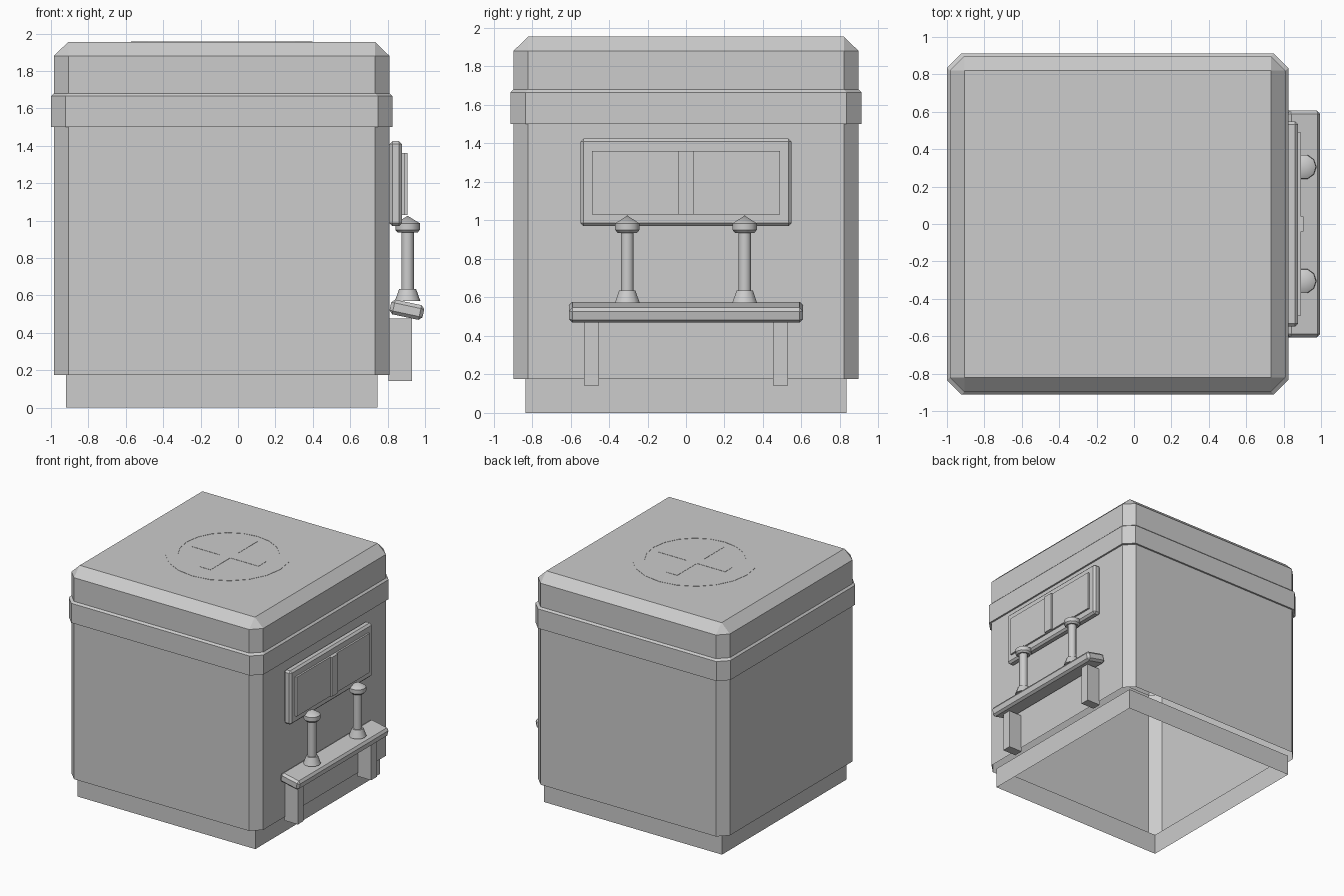
import bpy, bmesh, math
from mathutils import Matrix

if "Cube" in bpy.data.objects:
    bpy.data.objects.remove(bpy.data.objects["Cube"])

CX = -0.0875      # centre of the main block in x
TOP = 1.955

grey = bpy.data.materials.new("plain_grey")
grey.diffuse_color = (0.604, 0.604, 0.604, 1)
grey.use_nodes = True
grey.node_tree.nodes["Principled BSDF"].inputs["Base Color"].default_value = grey.diffuse_color


def finish(name, bm, smooth=False):
    bmesh.ops.recalc_face_normals(bm, faces=bm.faces)
    me = bpy.data.meshes.new(name)
    bm.to_mesh(me)
    bm.free()
    ob = bpy.data.objects.new(name, me)
    bpy.context.collection.objects.link(ob)
    me.materials.append(grey)
    if smooth:
        bpy.ops.object.select_all(action='DESELECT')
        ob.select_set(True)
        bpy.context.view_layer.objects.active = ob
        bpy.ops.object.shade_smooth_by_angle(angle=math.radians(40))
    return ob


def box(name, x, y, z, bevel=0.0, tilt=0.0):
    """Box from (min, max) ranges, optionally bevelled and tilted about y."""
    bm = bmesh.new()
    size = [r[1] - r[0] for r in (x, y, z)]
    mid = [(r[0] + r[1]) / 2 for r in (x, y, z)]
    bmesh.ops.create_cube(bm, size=1, matrix=Matrix.Diagonal((*size, 1)))
    if bevel:
        bmesh.ops.bevel(bm, geom=bm.edges[:], offset=bevel, segments=1, affect='EDGES')
    bm.transform(Matrix.Translation(mid) @ Matrix.Rotation(tilt, 4, 'Y'))
    return finish(name, bm)


def loft(bm, rings, cap_top):
    """Join rings of equal point count with side faces."""
    rows = [[bm.verts.new(p) for p in ring] for ring in rings]
    for a, b in zip(rows, rows[1:]):
        n = len(a)
        for i in range(n):
            bm.faces.new((a[i], a[(i + 1) % n], b[(i + 1) % n], b[i]))
    if cap_top:
        bm.faces.new(rows[-1])


def chamfered(half, flat, z):
    """Square outline with cut corners."""
    pts = []
    for sx, sy in ((1, 1), (-1, 1), (-1, -1), (1, -1)):
        corner = [(sx * half, sy * flat), (sx * flat, sy * half)]
        pts += corner if sx * sy > 0 else corner[::-1]
    return [(CX + px, py, z) for px, py in pts]


# Main block: walls, raised band and bevelled lid, open underneath
bm = bmesh.new()
R, F = 0.8975, 0.82
loft(bm, [chamfered(R, F, 0.175), chamfered(R, F, 1.5),
          chamfered(0.9125, 0.835, 1.5), chamfered(0.9125, 0.835, 1.665),
          chamfered(R, F, 1.68), chamfered(R, F, 1.88),
          chamfered(F, F, TOP)], True)
bmesh.ops.remove_doubles(bm, verts=bm.verts, dist=0.0005)
finish("block", bm)

# Plinth: open ring of four walls
bm = bmesh.new()
H = 0.833
loft(bm, [[(CX + sx * H, sy * H, z) for sx, sy in ((1, 1), (-1, 1), (-1, -1), (1, -1))]
          for z in (0, 0.175)], False)
finish("plinth", bm)

# Emblem on the lid: thin ring and cross
E = TOP + 0.002
bm = bmesh.new()
ring = lambda r, z: [(CX + r * math.cos(i * math.tau / 20),
                      r * math.sin(i * math.tau / 20), z) for i in range(20)]
loft(bm, [ring(0.485, TOP), ring(0.485, E), ring(0.39, E), ring(0.39, TOP)], False)
finish("lid_ring", bm)

bm = bmesh.new()
a, b = 0.05, 0.314
quarter = [(a, a), (a, b), (-a, b)]
cross = []
for k in range(4):
    c, s = round(math.cos(k * math.pi / 2)), round(math.sin(k * math.pi / 2))
    cross += [(CX + px * c - py * s, px * s + py * c) for px, py in quarter]
loft(bm, [[(*p, z) for p in cross] for z in (TOP, E)], True)
finish("lid_cross", bm)

# Wall panel with raised screen and centre bar
box("panel", (0.81, 0.877), (-0.548, 0.548), (0.97, 1.425), bevel=0.016)
box("screen", (0.87, 0.892), (-0.488, 0.488), (1.03, 1.362))
box("centre_bar", (0.885, 0.907), (-0.04, 0.04), (1.03, 1.362))

# Tilted shelf
box("shelf", (0.813, 0.993), (-0.607, 0.607), (0.483, 0.563), bevel=0.018,
    tilt=math.radians(12))

# Shelf legs and control posts, one pair on each side
profile = [(0, 0.57), (0.068, 0.57), (0.045, 0.635), (0.034, 0.635), (0.034, 0.94),
           (0.052, 0.935), (0.066, 0.95), (0.066, 0.985), (0, 1.025)]
N = 10
for side, label in ((-1, "front"), (1, "back")):
    y = side * 0.49
    box(label + "_leg", (0.805, 0.931), (y - 0.039, y + 0.039), (0.142, 0.475))
    bm = bmesh.new()
    loft(bm, [[(0.907 + r * math.cos(i * math.tau / N),
                side * 0.305 + r * math.sin(i * math.tau / N), z) for i in range(N)]
              for r, z in profile], False)
    bmesh.ops.remove_doubles(bm, verts=bm.verts, dist=0.0005)
    finish(label + "_post", bm, smooth=True)
